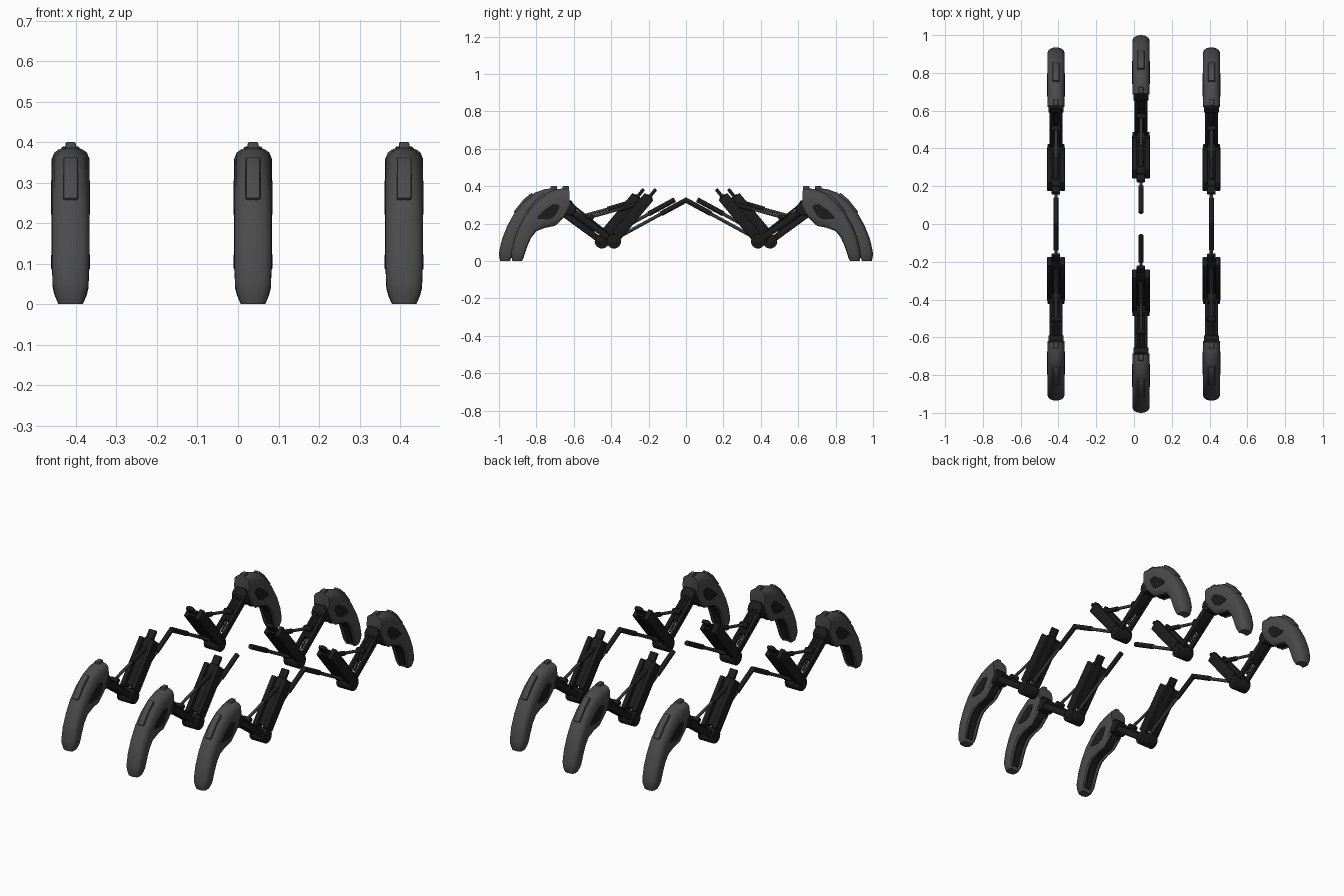
import bpy, bmesh, math
from mathutils import Vector, Matrix

if "Cube" in bpy.data.objects:
    bpy.data.objects.remove(bpy.data.objects["Cube"])


def material(name, v):
    m = bpy.data.materials.new(name)
    m.diffuse_color = (v, v, v, 1)
    m.use_nodes = True
    m.node_tree.nodes["Principled BSDF"].inputs["Base Color"].default_value = m.diffuse_color
    return m


SHELL = material("shell_grey", 0.07)
DARK = material("joint_black", 0.012)
STEEL = material("rod_grey", 0.04)
parts = []


def finish(name, bm, mat, bevel=0.0):
    bmesh.ops.recalc_face_normals(bm, faces=bm.faces)
    me = bpy.data.meshes.new(name)
    bm.to_mesh(me)
    bm.free()
    me.materials.append(mat)
    ob = bpy.data.objects.new(name, me)
    bpy.context.collection.objects.link(ob)
    bpy.context.view_layer.objects.active = ob
    bpy.ops.object.select_all(action='DESELECT')
    ob.select_set(True)
    if bevel:
        mod = ob.modifiers.new("bevel", 'BEVEL')
        mod.width, mod.segments = bevel, 2
        bpy.ops.object.modifier_apply(modifier=mod.name)
    bpy.ops.object.shade_smooth_by_angle(angle=math.radians(40))
    parts.append(ob)


def frame(p, q, x):
    # local z runs along p -> q, local x stays on world x
    a, b = Vector((x, *p)), Vector((x, *q))
    d = (b - a).normalized()
    ex = Vector((1, 0, 0))
    rot = Matrix((ex, d.cross(ex), d)).transposed().to_4x4()
    return Matrix.Translation((a + b) / 2) @ rot, (b - a).length


def bar(name, p, q, width, thick, x=0, mat=DARK, bevel=0.004):
    m, l = frame(p, q, x)
    bm = bmesh.new()
    bmesh.ops.create_cube(bm, size=1, matrix=m @ Matrix.Diagonal((width, thick, l, 1)))
    finish(name, bm, mat, bevel)


def rod(name, p, q, r, x=0, mat=DARK):
    m, l = frame(p, q, x)
    bm = bmesh.new()
    bmesh.ops.create_cone(bm, cap_ends=True, segments=16, radius1=r, radius2=r, depth=l, matrix=m)
    finish(name, bm, mat)


def joint(name, c, r, width, mat=DARK):
    bm = bmesh.new()
    m = Matrix.Translation((0, *c)) @ Matrix.Rotation(math.pi / 2, 4, 'Y')
    bmesh.ops.create_cone(bm, cap_ends=True, segments=24, radius1=r, radius2=r, depth=width, matrix=m)
    finish(name, bm, mat, 0.004)


def loft(name, stations, section, mat, bevel=0):
    # stations: outer y,z, inner y,z, half width; section: depth fraction, width fraction
    loop = section + [(t, -w) for t, w in reversed(section) if w]
    bm = bmesh.new()
    rings = []
    for oy, oz, iy, iz, hw in stations:
        o, i = Vector((0, oy, oz)), Vector((0, iy, iz))
        rings.append([bm.verts.new(o.lerp(i, t) + Vector((w * hw, 0, 0))) for t, w in loop])
    n = len(loop)
    for a, b in zip(rings, rings[1:]):
        for k in range(n):
            bm.faces.new((a[k], a[(k + 1) % n], b[(k + 1) % n], b[k]))
    bm.faces.new(rings[0])
    bm.faces.new(rings[-1])
    finish(name, bm, mat, bevel)


# curved foot shell
st = [(.69, .388, .685, .30, .046), (.75, .386, .715, .235, .046), (.81, .365, .765, .188, .046),
      (.865, .32, .82, .177, .046), (.915, .26, .865, .16, .046), (.955, .19, .893, .125, .046),
      (.983, .12, .913, .08, .046), (.998, .055, .928, .035, .044), (1.0, .03, .933, .018, .039),
      (.993, 0, .942, 0, .030)]
loft("foot_shell", st, [(0, 0), (.02, .35), (.07, .65), (.16, .88), (.32, 1), (.8, 1), (.95, .88),
                        (1, .65), (.9, .5), (.9, 0)], SHELL)
# dark lining along the inner side of the foot
loft("foot_lining", st[:-1], [(.8, 0), (.8, .48), (.98, .42), (1.0, 0)], DARK)
# dark recess plates on the foot sides
rec = [(.745, .30, .74, .285, .048), (.775, .305, .77, .235, .048),
       (.82, .275, .80, .222, .048), (.862, .235, .855, .225, .048)]
loft("foot_side_recess", rec, [(0, 0), (0, 1), (1, 1), (1, 0)], DARK)
# raised panel on the outer face and tab on top
pan = [(.825, .366, .80, .33, .018), (.87, .328, .84, .30, .018), (.922, .262, .89, .24, .018)]
loft("foot_panel", pan, [(0, 0), (0, 1), (1, 1), (1, 0)], SHELL, 0.005)
bar("foot_top_tab", (.69, .38), (.725, .38), .026, .04, mat=SHELL)

# ankle
joint("ankle_joint", (.69, .28), .036, .08)
bar("ankle_block", (.665, .30), (.74, .26), .06, .06)
# shank between knee and ankle
for s in (-1, 1):
    bar("shank_bar", (.45, .105), (.69, .28), .016, .034, s * .026)
    joint_x = s * .03
    rod("shank_strut", (.49, .155), (.66, .29), .006, s * .012)
bar("shank_bridge", (.56, .185), (.67, .265), .045, .024)
# knee
joint("knee_joint", (.45, .105), .038, .09)
joint("knee_cap", (.45, .105), .02, .096)

# upper leg housing: two side rails, core and hip prong
for s in (-1, 1):
    bar("thigh_rail", (.437, .135), (.262, .345), .026, .06, s * .034)
bar("thigh_core", (.42, .142), (.255, .348), .045, .036)
bar("hip_prong", (.27, .33), (.226, .385), .045, .018)
# piston from thigh to shank
rod("piston_sleeve", (.30, .312), (.42, .277), .013)
rod("piston_rod", (.40, .283), (.575, .235), .008, mat=STEEL)
joint("piston_pin", (.57, .235), .014, .05)
# long push rod towards the body
rod("push_rod", (.44, .12), (.18, .262), .009, mat=STEEL)
rod("push_rod_sleeve", (.20, .252), (.06, .328), .0135)

# copies of the leg: three per side, the middle pair further out
template = list(parts)
for x, out in ((-.413, -.065), (.037, 0), (.41, -.065)):
    for turn in (0, math.pi):
        m = Matrix.Translation((x, 0, 0)) @ Matrix.Rotation(turn, 4, 'Z') @ Matrix.Translation((0, out, 0))
        for ob in template:
            c = ob.copy()
            bpy.context.collection.objects.link(c)
            c.matrix_world = m
for ob in template:
    bpy.data.objects.remove(ob)
